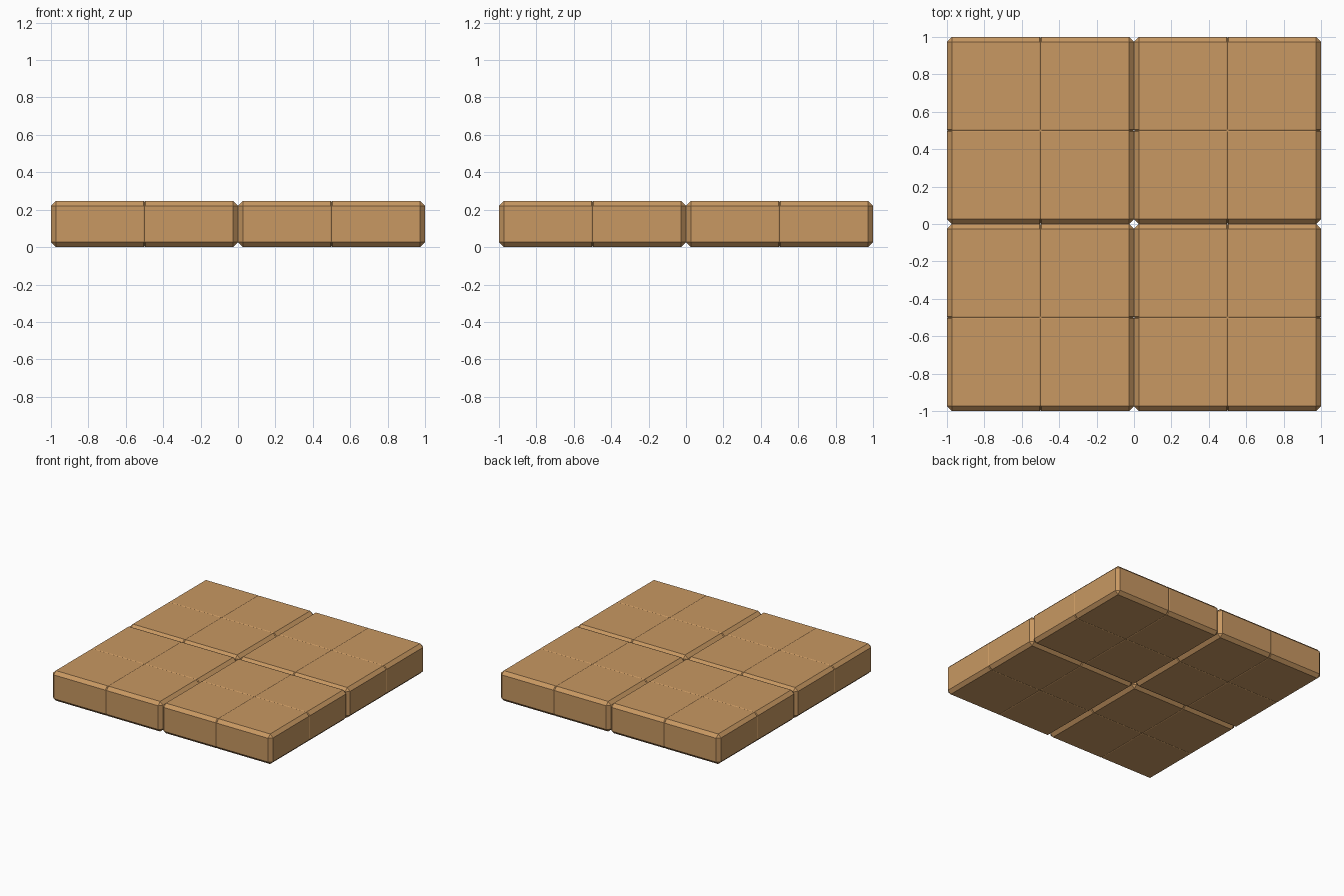
import bpy, bmesh
from mathutils import Vector

if "Cube" in bpy.data.objects:
    bpy.data.objects.remove(bpy.data.objects["Cube"])

H = 0.247        # slab thickness
CHAMFER = 0.026  # edge chamfer
SEAM = 0.006     # seam half width
DEPTH = 0.003    # seam depth

clay = bpy.data.materials.new("tan clay")
clay.diffuse_color = (0.578, 0.314, 0.122, 1)
clay.use_nodes = True
clay.node_tree.nodes["Principled BSDF"].inputs["Base Color"].default_value = clay.diffuse_color


def slab(name, cx, cy):
    bm = bmesh.new()
    bmesh.ops.create_cube(bm, size=1.0)
    bmesh.ops.scale(bm, vec=(1, 1, H), verts=bm.verts)
    # chamfer all edges
    bmesh.ops.bevel(bm, geom=bm.edges[:], offset=CHAMFER, segments=1,
                    affect='EDGES', profile=0.5)
    # shallow seams across the middle, both ways
    for axis in (0, 1):
        n = Vector((0, 0, 0))
        n[axis] = 1
        for d in (-SEAM, 0, SEAM):
            bmesh.ops.bisect_plane(bm, geom=bm.verts[:] + bm.edges[:] + bm.faces[:],
                                   plane_co=n * d, plane_no=n)
    half = (0.5, 0.5, H / 2)
    for v in bm.verts:
        if abs(v.co.x) < 1e-4 or abs(v.co.y) < 1e-4:
            for i in range(3):
                if abs(v.co[i]) > half[i] - CHAMFER - 1e-4:
                    v.co[i] -= DEPTH if v.co[i] > 0 else -DEPTH
    bmesh.ops.recalc_face_normals(bm, faces=bm.faces)
    me = bpy.data.meshes.new(name)
    bm.to_mesh(me)
    bm.free()
    me.materials.append(clay)
    ob = bpy.data.objects.new(name, me)
    ob.location = (cx, cy, H / 2)
    bpy.context.collection.objects.link(ob)


# four slabs in a square
for row, cy in (("front", -0.5), ("back", 0.5)):
    for side, cx in (("left", -0.5), ("right", 0.5)):
        slab(f"{row}_{side}_slab", cx, cy)
